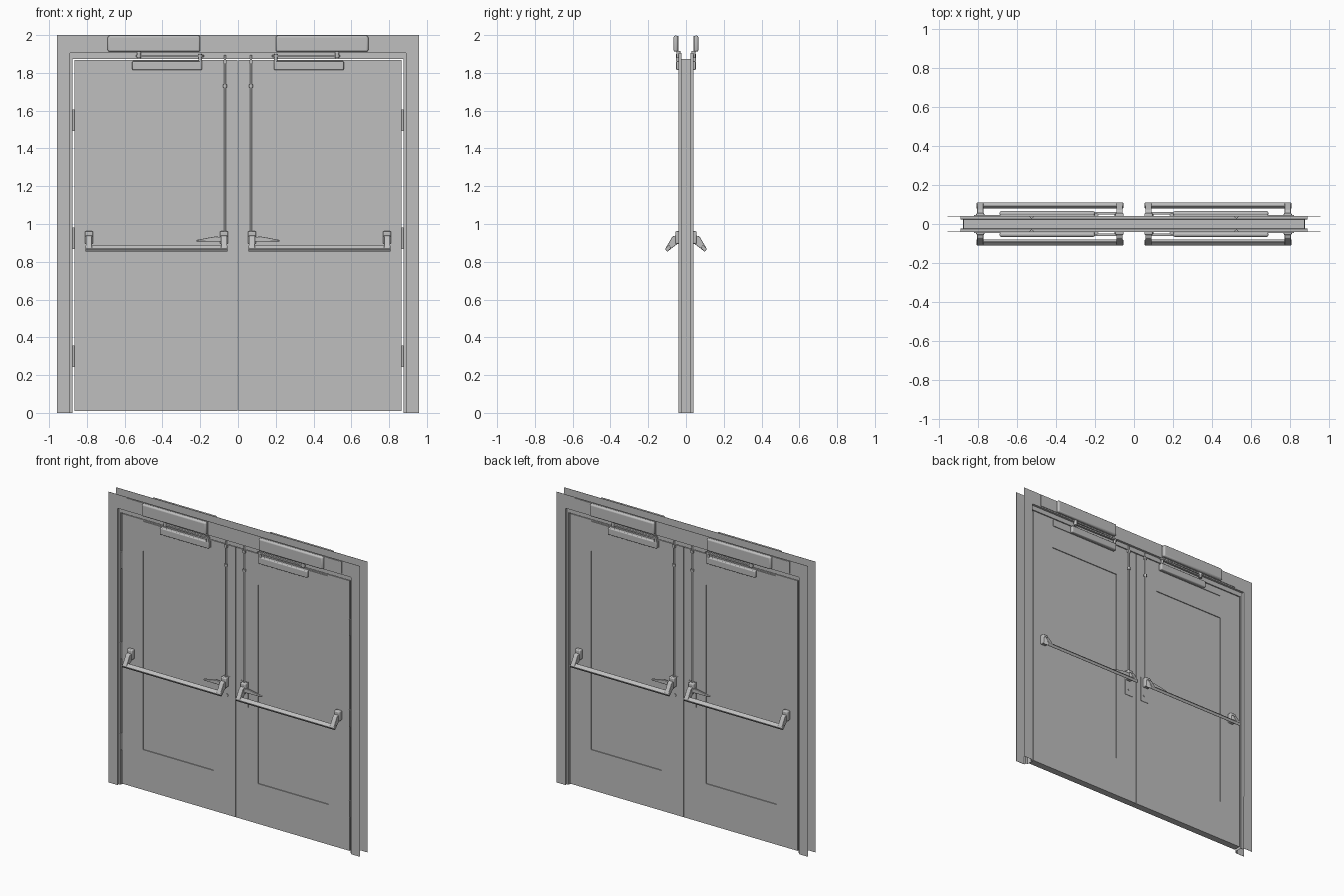
import bpy, bmesh, math
from mathutils import Vector, Matrix

if "Cube" in bpy.data.objects:
    bpy.data.objects.remove(bpy.data.objects["Cube"])

grey = bpy.data.materials.new("painted steel grey")
grey.diffuse_color = (0.52, 0.52, 0.52, 1)
grey.use_nodes = True
grey.node_tree.nodes["Principled BSDF"].inputs["Base Color"].default_value = grey.diffuse_color


def finish(name, bm, mirror="xy", bevel=0, smooth=False):
    """Turn a bmesh into an object, mirrored to the other leaf (x) and the back (y)."""
    bmesh.ops.recalc_face_normals(bm, faces=bm.faces)
    mesh = bpy.data.meshes.new(name)
    bm.to_mesh(mesh)
    bm.free()
    mesh.materials.append(grey)
    ob = bpy.data.objects.new(name, mesh)
    bpy.context.collection.objects.link(ob)
    if bevel:
        m = ob.modifiers.new("bevel", "BEVEL")
        m.width, m.segments = bevel, 3
        m.limit_method = "ANGLE"
    if mirror:
        m = ob.modifiers.new("mirror", "MIRROR")
        m.use_axis = ("x" in mirror, "y" in mirror, False)
        m.use_mirror_merge = False
    if smooth or bevel:
        bpy.context.view_layer.objects.active = ob
        ob.select_set(True)
        bpy.ops.object.shade_smooth_by_angle(angle=math.radians(35))
        ob.select_set(False)
    return ob


def box_mesh(x, y, z):
    bm = bmesh.new()
    bmesh.ops.create_cube(bm, size=1)
    for v in bm.verts:
        v.co = Vector([(a + b) / 2 + c * (b - a) for (a, b), c in zip((x, y, z), v.co)])
    return bm


def box(name, x, y, z, **kw):
    return finish(name, box_mesh(x, y, z), **kw)


def prism(name, pts, to3d, shift, **kw):
    """Extrude a flat outline by the shift vector."""
    bm = bmesh.new()
    face = bm.faces.new([bm.verts.new(to3d(*p)) for p in pts])
    new = bmesh.ops.extrude_face_region(bm, geom=[face])["geom"]
    bmesh.ops.translate(bm, vec=shift, verts=[v for v in new if isinstance(v, bmesh.types.BMVert)])
    return finish(name, bm, **kw)


def rod(name, a, b, r, **kw):
    a, b = Vector(a), Vector(b)
    d = b - a
    mat = Matrix.Translation((a + b) / 2) @ d.to_track_quat("Z", "Y").to_matrix().to_4x4()
    bm = bmesh.new()
    bmesh.ops.create_cone(bm, cap_ends=True, segments=16, radius1=r, radius2=r, depth=d.length, matrix=mat)
    return finish(name, bm, smooth=True, **kw)


# Hollow sheet frame: a folded section swept up, across and down (half width, head height, depth)
section = [(.958, 2.0, -.04), (.89, 1.905, -.04), (.89, 1.905, -.025), (.876, 1.873, -.025),
           (.876, 1.873, .025), (.89, 1.905, .025), (.89, 1.905, .04), (.958, 2.0, .04)]
bm = bmesh.new()
rows = [[bm.verts.new(p) for p in ((-x, y, 0), (-x, y, z), (x, y, z), (x, y, 0))] for x, z, y in section]
for r0, r1 in zip(rows, rows[1:]):
    for i in range(3):
        bm.faces.new((r0[i], r0[i + 1], r1[i + 1], r1[i]))
frame = finish("door_frame", bm, mirror="")
sheet = frame.modifiers.new("sheet", "SOLIDIFY")
sheet.thickness, sheet.offset = 0.002, 0

# Door leaves with a shallow recessed panel on both faces
X0, X1, Z0, Z1, T = .168, .707, .286, 1.655, .024
bm = box_mesh((.003, .866), (-T, T), (.01, 1.868))
for co, no in (((X0, 0, 0), (1, 0, 0)), ((X1, 0, 0), (1, 0, 0)), ((0, 0, Z0), (0, 0, 1)), ((0, 0, Z1), (0, 0, 1))):
    bmesh.ops.bisect_plane(bm, geom=bm.verts[:] + bm.edges[:] + bm.faces[:], plane_co=co, plane_no=no)
panels = []
for f in bm.faces:
    c = f.calc_center_median()
    if abs(c.y) > T - .001 and X0 < c.x < X1 and Z0 < c.z < Z1:
        panels.append(f)
for f in bmesh.ops.extrude_discrete_faces(bm, faces=panels)["faces"]:
    s = 1 if f.calc_center_median().y > 0 else -1
    for v in f.verts:
        v.co.y -= s * .006
finish("door_leaf", bm, mirror="x")

# Hinges
for z in (.30, .925, 1.55):
    rod("hinge", (.871, -.027, z - .057), (.871, -.027, z + .057), .006, mirror="x")

# Closers: mounting plate, rounded body, guide rail and arm
box("closer_plate", (.2, .82), (-.045, -.04), (1.913, 1.995))
box("closer_body", (.2, .69), (-.066, -.042), (1.912, 1.997), bevel=.01)
box("rail_plate", (.19, .70), (-.029, -.024), (1.815, 1.86))
box("rail_cover", (.19, .56), (-.052, -.027), (1.815, 1.862), bevel=.006)
prism("closer_arm", [(.18, -.046), (.19, -.054), (.53, -.046), (.54, -.038), (.53, -.032), (.19, -.038)],
      lambda x, y: (x, y, 1.885), (0, 0, .01))
rod("arm_pivot", (.525, -.04, 1.878), (.525, -.04, 1.915), .011)
rod("rail_pivot", (.2, -.045, 1.86), (.2, -.045, 1.9), .009)

# Vertical latch rods with guide collars
rod("latch_rod", (.069, -.031, .95), (.069, -.031, 1.895), .006)
rod("rod_collar", (.069, -.031, 1.722), (.069, -.031, 1.738), .01)
box("top_latch", (.06, .078), (-.037, -.024), (1.85, 1.868))


# Push bars: housings, sloping arms and the tilted bar
def yz(x):
    return lambda y, z: (x, y, z)


for x in (.053, .768):
    box("bar_housing", (x, x + .042), (-.056, -.024), (.895, .962), bevel=.006)
    prism("bar_arm", [(-.045, .942), (-.072, .934), (-.108, .872), (-.1, .853), (-.045, .895)],
          yz(x + .005), (.032, 0, 0), bevel=.003)
prism("push_bar", [(-.091, .888), (-.111, .869), (-.1, .853), (-.078, .872)], yz(.055), (.753, 0, 0), bevel=.003)

# Lever handles on their back plates
box("lever_plate", (.035, .095), (-.027, -.024), (.79, .965))
rod("lever_hub", (.085, -.024, .918), (.085, -.06, .918), .014)
prism("lever_handle", [(.075, .906), (.22, .908), (.222, .915), (.17, .925), (.12, .934), (.08, .93)],
      lambda x, z: (x, -.062, z), (0, .014, 0), bevel=.003)
rod("key_cylinder", (.065, -.024, .835), (.065, -.031, .835), .01)
